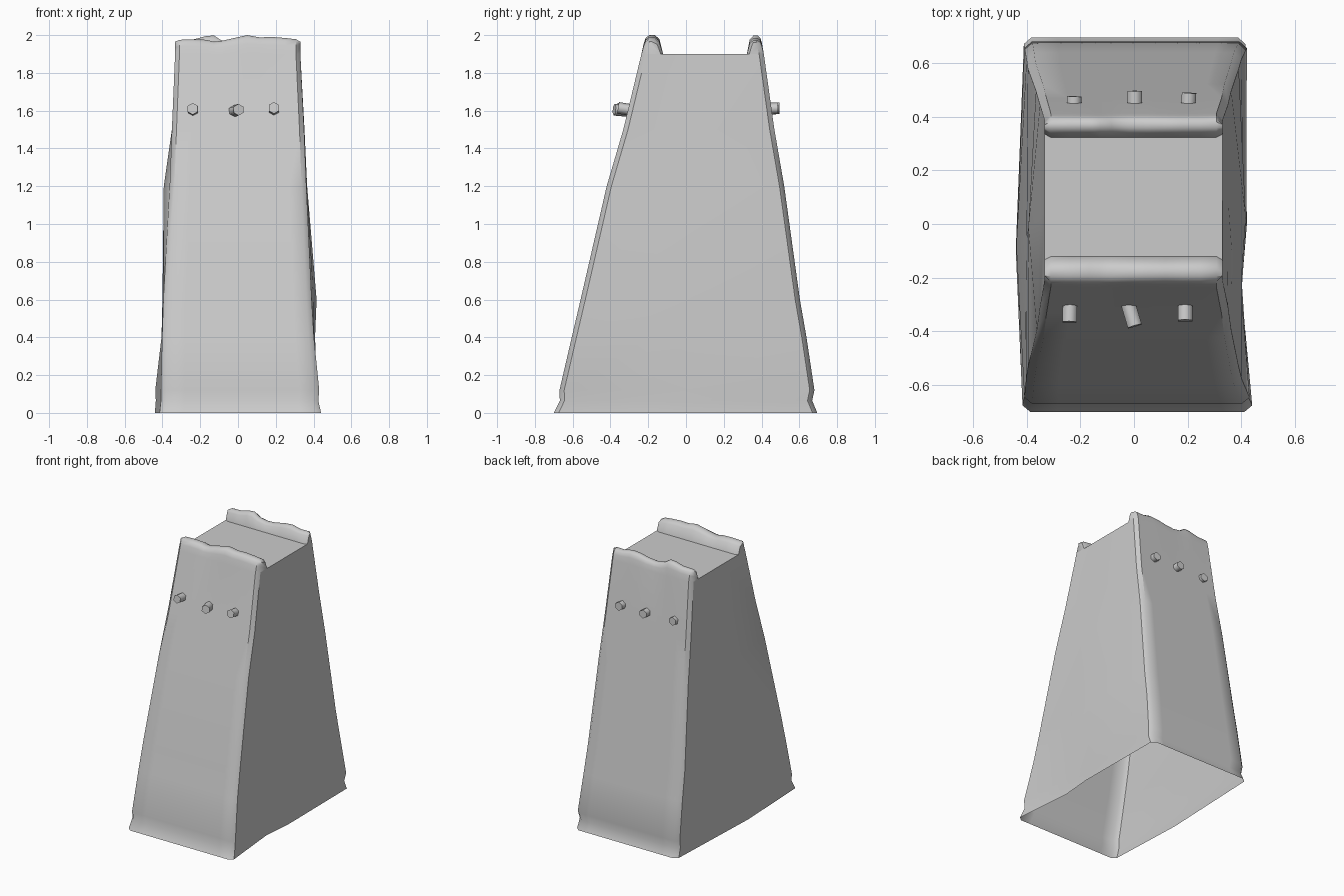
import bpy, bmesh
from mathutils import Vector

if "Cube" in bpy.data.objects:
    bpy.data.objects.remove(bpy.data.objects["Cube"])

# Levels: z, front y, back y, corner x (front left, front right, back left, back right)
LEVELS = [
    (0.00, -0.700, 0.695, -0.415, 0.440, -0.410, 0.415),
    (0.065, -0.668, 0.668, -0.408, 0.425, -0.405, 0.412),
    (0.12, -0.670, 0.680, -0.408, 0.430, -0.408, 0.420),
    (0.40, -0.605, 0.638, -0.402, 0.402, -0.400, 0.400),
    (0.60, -0.558, 0.603, -0.395, 0.390, -0.395, 0.390),
    (1.20, -0.420, 0.520, -0.362, 0.362, -0.365, 0.362),
    (1.50, -0.332, 0.468, -0.350, 0.350, -0.350, 0.350),
    (1.90, -0.236, 0.412, -0.333, 0.330, -0.333, 0.330),
]
# Bulging middle lines of the side panels: (depth fraction, x per level)
SIDES = {
    "left": [(0.43, (-0.44, -0.435, -0.438, -0.405, -0.40, -0.393, -0.35, -0.333))],
    "right": [(0.32, (0.40, 0.398, 0.402, 0.395, 0.402, 0.365, 0.348, 0.33)),
              (0.50, (0.42, 0.417, 0.418, 0.408, 0.416, 0.366, 0.352, 0.33))],
}
# Worn top edge: position across wall, front height, back height
COLS = [(-1, 1.965, 1.965), (-.93, 1.975, 1.975), (-.7, 1.978, 1.978), (-.5, 1.975, 1.995),
        (-.38, 1.965, 1.998), (-.25, 1.97, 1.97), (-.05, 1.985, 1.958), (.15, 2.0, 1.965),
        (.35, 1.988, 1.98), (.55, 1.99, 1.985), (.75, 1.985, 1.97), (.93, 1.978, 1.972),
        (1, 1.965, 1.962)]
# Lip cross-section: distance inward, fraction of lip height
LIP = [(0.012, 0.55), (0.022, 0.85), (0.042, 1), (0.07, 1), (0.095, 0.8), (0.115, 0)]
INSET = 0.025

bm = bmesh.new()


def strip(columns):
    """Quad sheet through columns of points."""
    vs = [[bm.verts.new(p) for p in c] for c in columns]
    for a, b in zip(vs, vs[1:]):
        for i in range(len(a) - 1):
            bm.faces.new((a[i], b[i], b[i + 1], a[i + 1]))
    return vs


def wall_column(back, col):
    t, top = col[0], col[2 if back else 1]
    inward = -1 if back else 1
    inset = INSET if abs(t) == 1 else 0
    pts = []
    for L in LEVELS:
        xl, xr = (L[5], L[6]) if back else (L[3], L[4])
        x = xl + (xr - xl) * (t + 1) / 2
        pts.append(Vector((x, L[2 if back else 1] + inward * inset, L[0])))
    y0 = LEVELS[-1][2 if back else 1]
    for i, (d, h) in enumerate(LIP):
        d = d * (0.78 if back else 1) + (inset if i < 3 else -inset * 0.5)
        if i in (2, 3) and inset:
            d = (0.042 if i == 2 else 0.055)
        pts.append(Vector((pts[7].x, y0 + inward * d, 1.9 + (top - 1.9) * h)))
    return pts


# Front and back walls with rolled lips and lip end caps
walls = {}
for back in (False, True):
    cols = [wall_column(back, c) for c in COLS]
    walls[back] = cols
    vs = strip(cols)
    for end in (vs[0], vs[-1]):
        bm.faces.new(end[7:])

# Side panels
for name, idx in (("left", 0), ("right", -1)):
    f, b = walls[False][idx][:8], walls[True][idx][:8]
    mids = []
    for frac, xs in SIDES[name]:
        mids.append([Vector((xs[i], f[i].y + (b[i].y - f[i].y) * frac, f[i].z)) for i in range(8)])
    strip([f] + mids + [b])

# Recessed deck between the lips
deck = [walls[False][0][7], walls[False][-1][7], walls[True][-1][7], walls[True][0][7]]
inner_f = [c[-1] for c in walls[False]]
inner_b = [c[-1] for c in walls[True]]
bm.faces.new([bm.verts.new(p) for p in inner_f + inner_b[::-1]])

bmesh.ops.remove_doubles(bm, verts=bm.verts, dist=0.0005)
bmesh.ops.recalc_face_normals(bm, faces=bm.faces)
mesh = bpy.data.meshes.new("tower_shell")
bm.to_mesh(mesh)
bm.free()
shell = bpy.data.objects.new("tower_shell", mesh)
bpy.context.collection.objects.link(shell)


def smooth(obj, angle):
    bpy.ops.object.select_all(action='DESELECT')
    obj.select_set(True)
    bpy.context.view_layer.objects.active = obj
    bpy.ops.object.shade_smooth_by_angle(angle=angle)


smooth(shell, 0.75)


def peg(name, start, end):
    """Six-sided peg between two points."""
    a, b = Vector(start), Vector(end)
    bpy.ops.mesh.primitive_cylinder_add(vertices=6, radius=0.031, depth=(b - a).length,
                                        location=(a + b) / 2)
    o = bpy.context.object
    o.name = name
    o.rotation_euler = (b - a).to_track_quat('Z', 'Y').to_euler()
    smooth(o, 1.1)


# Projecting beam ends
peg("front_peg_left", (-0.237, -0.27, 1.60), (-0.24, -0.365, 1.61))
peg("front_peg_middle", (-0.03, -0.27, 1.595), (0.003, -0.38, 1.605))
peg("front_peg_right", (0.19, -0.27, 1.60), (0.19, -0.36, 1.615))
peg("back_peg_left", (-0.225, 0.41, 1.61), (-0.222, 0.475, 1.612))
peg("back_peg_middle", (0.003, 0.41, 1.61), (0.003, 0.495, 1.613))
peg("back_peg_right", (0.20, 0.41, 1.61), (0.205, 0.488, 1.613))
